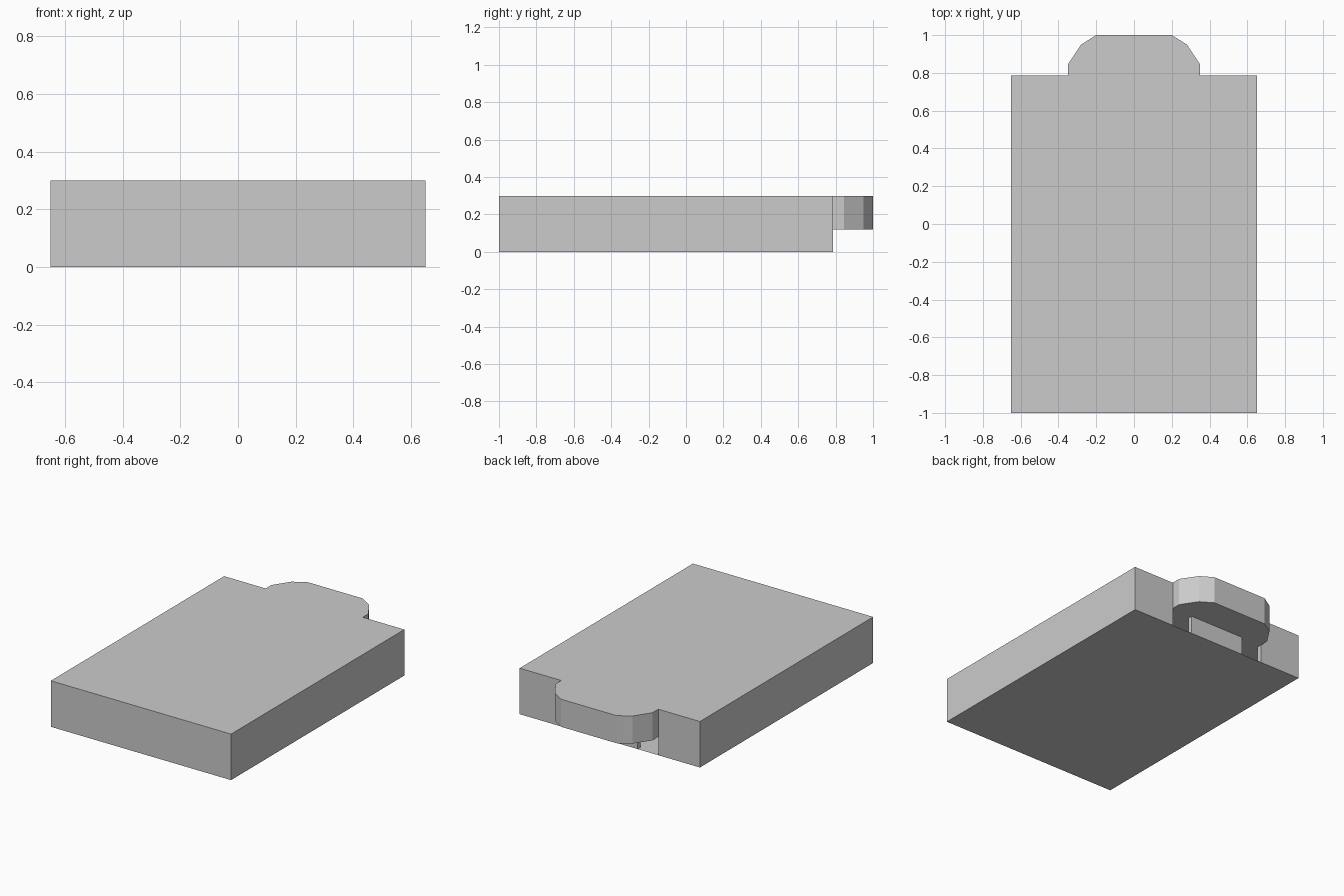
import bpy, bmesh

if "Cube" in bpy.data.objects:
    bpy.data.objects.remove(bpy.data.objects["Cube"])

HX, FRONT, BACK, TOP = 0.65, -1.0, 0.785, 0.30
UNDER = 0.12   # underside of the tab and of the hollow
WALL = 0.03    # rim thickness


def prism(name, outline, z0, z1):
    """Extrude a flat outline from z0 to z1."""
    bm = bmesh.new()
    base = bm.faces.new([bm.verts.new((x, y, z0)) for x, y in outline])
    up = bmesh.ops.extrude_face_region(bm, geom=[base])["geom"]
    for v in up:
        if isinstance(v, bmesh.types.BMVert):
            v.co.z = z1
    bmesh.ops.recalc_face_normals(bm, faces=bm.faces)
    mesh = bpy.data.meshes.new(name)
    bm.to_mesh(mesh)
    bm.free()
    obj = bpy.data.objects.new(name, mesh)
    bpy.context.collection.objects.link(obj)
    return obj


def cut(target, x0, x1, y0, y1):
    """Remove a box below the UNDER height."""
    cutter = prism("cutter", [(x0, y0), (x1, y0), (x1, y1), (x0, y1)], -0.1, UNDER)
    cutter.hide_render = True
    mod = target.modifiers.new("cut", "BOOLEAN")
    mod.operation, mod.solver, mod.object = "DIFFERENCE", "EXACT", cutter
    bpy.context.view_layer.objects.active = target
    bpy.ops.object.modifier_apply(modifier=mod.name)
    bpy.data.objects.remove(cutter)


# Slab with the rounded tab at the back
half = [(HX, FRONT), (HX, BACK), (0.35, BACK), (0.35, 0.845), (0.28, 0.95), (0.20, 1.0)]
body = prism("slab_with_tab", half + [(-x, y) for x, y in reversed(half)], 0, TOP)

# Space below the tab, the hollow inside and two slots through the back wall
cut(body, -0.8, 0.8, BACK, 1.2)
cut(body, -HX + WALL, HX - WALL, FRONT + WALL, BACK - WALL)
for x0, x1 in ((-0.35, -0.20), (0.20, 0.35)):
    cut(body, x0, x1, BACK - 2 * WALL, BACK + 0.1)

# Thin floor closing the hollow, facing down
bm = bmesh.new()
bm.from_mesh(body.data)
rim = [f for f in bm.faces if f.calc_center_median().z < 0.001]
bmesh.ops.delete(bm, geom=rim, context="FACES")
corners = [(-HX, FRONT), (-HX, BACK), (HX, BACK), (HX, FRONT)]
bm.faces.new([bm.verts.new((x, y, 0)) for x, y in corners])
bm.to_mesh(body.data)
bm.free()
